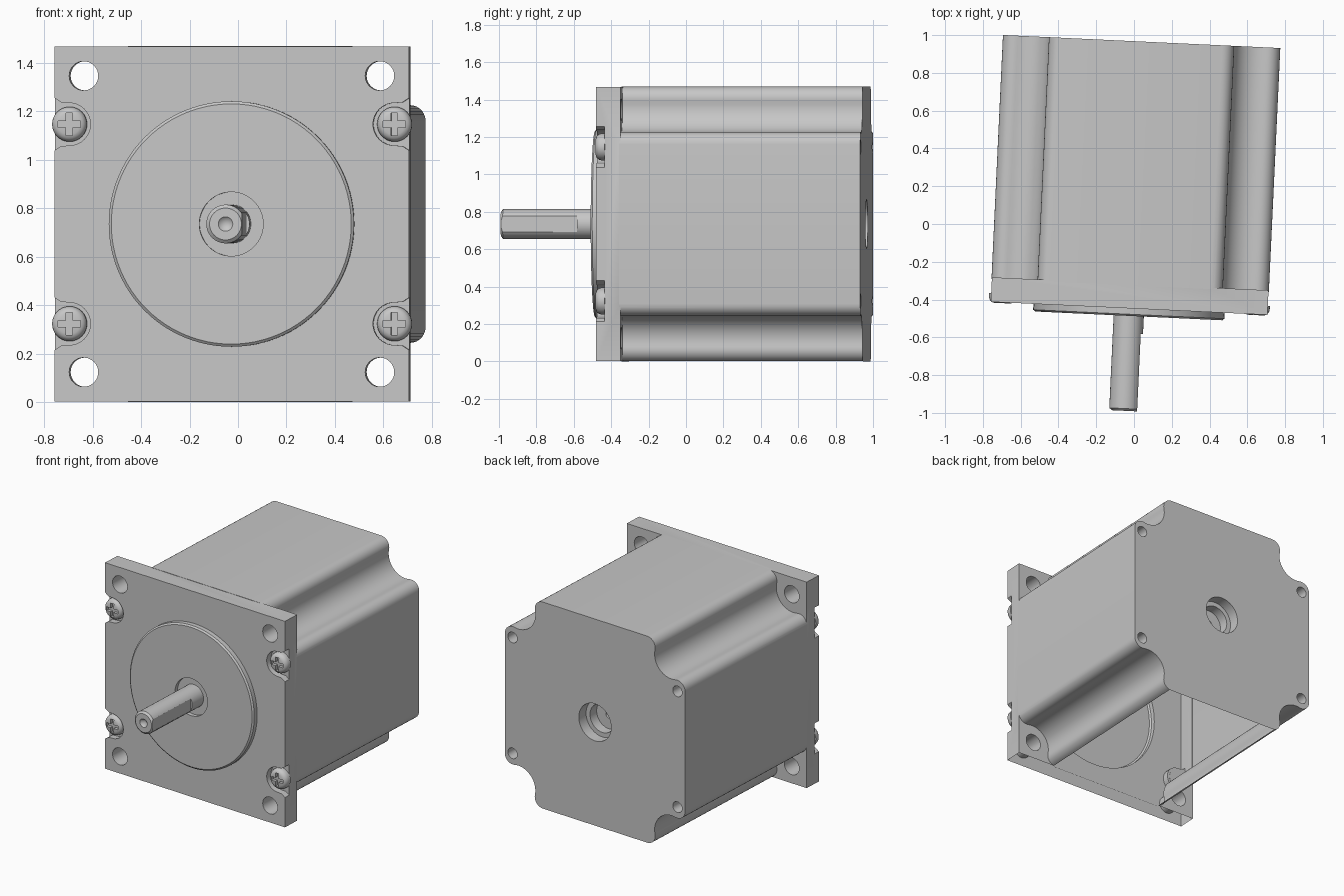
import bpy, bmesh, math
from mathutils import Matrix, Vector

cube = bpy.data.objects.get("Cube")
if cube:
    bpy.data.objects.remove(cube, do_unlink=True)

grey = bpy.data.materials.new("satin grey metal")
grey.use_nodes = True
colour = (0.57, 0.57, 0.57, 1)
grey.diffuse_color = colour
grey.node_tree.nodes["Principled BSDF"].inputs["Base Color"].default_value = colour

HALF = 0.733                      # half width of the square flange
FRONT, PLATE_BACK, REAR = -0.447, -0.317, 0.967
HOLE, SCREW_X, SCREW_Z = 0.612, 0.672, 0.412
CORNERS = [(sx, sz) for sx in (-1, 1) for sz in (-1, 1)]
parts = []


def finish(bm, name):
    bmesh.ops.remove_doubles(bm, verts=bm.verts, dist=1e-5)
    bmesh.ops.recalc_face_normals(bm, faces=bm.faces)
    mesh = bpy.data.meshes.new(name)
    bm.to_mesh(mesh)
    bm.free()
    mesh.materials.append(grey)
    obj = bpy.data.objects.new(name, mesh)
    bpy.context.collection.objects.link(obj)
    return obj


def prism(name, outline, y0, y1):
    """Extrude an x-z outline along y."""
    bm = bmesh.new()
    face = bm.faces.new([bm.verts.new((x, y0, z)) for x, z in outline])
    new = bmesh.ops.extrude_face_region(bm, geom=[face])["geom"]
    moved = [v for v in new if isinstance(v, bmesh.types.BMVert)]
    bmesh.ops.translate(bm, verts=moved, vec=(0, y1 - y0, 0))
    return finish(bm, name)


def lathe(name, profile, x=0, z=0, steps=48):
    """Revolve (radius, y) points around the y axis."""
    bm = bmesh.new()
    verts = [bm.verts.new((r, y, 0)) for r, y in profile]
    edges = [bm.edges.new(pair) for pair in zip(verts, verts[1:])]
    bmesh.ops.spin(bm, geom=verts + edges, axis=(0, 1, 0), cent=(0, 0, 0),
                   steps=steps, angle=math.tau)
    bmesh.ops.translate(bm, verts=bm.verts, vec=(x, 0, z))
    return finish(bm, name)


def cylinder(name, r, y0, y1, x=0, z=0):
    return lathe(name, [(0, y0), (r, y0), (r, y1), (0, y1)], x, z)


def box(x, z, half_x, half_z):
    return [(x - half_x, z - half_z), (x + half_x, z - half_z),
            (x + half_x, z + half_z), (x - half_x, z + half_z)]


def arc(cx, cz, r, a0, a1, n):
    angles = [math.radians(a0 + (a1 - a0) * i / n) for i in range(n + 1)]
    return [(cx + r * math.cos(a), cz + r * math.sin(a)) for a in angles]


def combine(obj, tools, operation):
    """Apply booleans and discard the tools."""
    for tool in tools:
        tool.hide_render = True
        mod = obj.modifiers.new("combine", 'BOOLEAN')
        mod.operation, mod.solver, mod.object = operation, 'EXACT', tool
    bpy.context.view_layer.update()
    graph = bpy.context.evaluated_depsgraph_get()
    mesh = bpy.data.meshes.new_from_object(obj.evaluated_get(graph))
    obj.modifiers.clear()
    obj.data = mesh
    for tool in tools:
        bpy.data.objects.remove(tool, do_unlink=True)


# Body outline: a square with rounded, scooped corners
side = HALF + 0.002
fillet, scoop, centre = 0.065, 0.139, 0.625
inner = side - fillet
reach = math.sqrt((scoop + fillet) ** 2 - (centre - inner) ** 2)
tilt = math.degrees(math.atan2(centre - inner, reach))
edge = centre - reach
corner = (arc(inner, edge, fillet, 0, 90 + (90 - tilt - 90), 8)
          + arc(centre, centre, scoop, 270 - tilt, 180 + tilt, 16)
          + arc(edge, inner, fillet, tilt, 90, 8))
outline = []
for turn in range(4):
    rot = Matrix.Rotation(turn * math.pi / 2, 2)
    outline += [tuple(rot @ Vector(p)) for p in corner]

# Flange, body and raised pilot disc form one shell
housing = prism("motor_housing", box(0, 0, HALF, HALF), FRONT, PLATE_BACK)
pilot = lathe("pilot_disc", [
    (0, -0.4), (0.507, -0.4), (0.507, -0.478), (0.496, -0.487),
    (0.132, -0.487), (0.132, -0.46), (0, -0.46)], steps=96)
combine(housing, [prism("body", outline, -0.325, REAR), pilot], 'UNION')

# Mounting holes, open-sided screw pockets, rear screw holes and rear bore
cutters = []
for sx, sz in CORNERS:
    cutters.append(cylinder("hole_cut", 0.06, -0.6, -0.2, sx * HOLE, sz * HOLE))
    pocket = arc(SCREW_X, 0, 0.088, 90, 270, 16)
    pocket += [(0.705, -0.09), (0.735, -0.11), (0.8, -0.11),
               (0.8, 0.11), (0.735, 0.11), (0.705, 0.09)]
    pocket = [(sx * x, sz * SCREW_Z + z) for x, z in pocket]
    cutters.append(prism("pocket_cut", pocket, -0.6, -0.402))
    cutters.append(cylinder("rear_hole_cut", 0.038, REAR - 0.1, 1.1,
                            sx * SCREW_X, sz * SCREW_Z))
cutters.append(lathe("bore_cut", [
    (0, 0.78), (0.025, 0.78), (0.025, 0.82), (0.1, 0.82), (0.1, 0.89),
    (0.132, 0.89), (0.132, 1.1), (0, 1.1)]))
combine(housing, cutters, 'DIFFERENCE')

# The underside is open, so the housing is a hollow shell
bm = bmesh.new()
bm.from_mesh(housing.data)
under = [f for f in bm.faces if f.normal.z < -0.99
         and f.calc_center_median().z < -HALF + 0.01]
bmesh.ops.delete(bm, geom=under, context='FACES')
bm.to_mesh(housing.data)
bm.free()
parts.append(housing)

# Output shaft with chamfered tip, centre drilling and a flat
shaft = lathe("output_shaft", [
    (0, -0.96), (0.03, -0.99), (0.066, -0.99), (0.08, -0.978),
    (0.08, -0.455), (0, -0.455)])
combine(shaft, [prism("flat_cut", box(0.118, 0, 0.05, 0.1), -1.1, -0.58)],
        'DIFFERENCE')
parts.append(shaft)

# Pan head screws with cross recesses
for sx, sz in CORNERS:
    x, z = sx * SCREW_X, sz * SCREW_Z
    screw = lathe("screw_head", [
        (0, -0.453), (0.045, -0.451), (0.058, -0.446), (0.068, -0.435),
        (0.072, -0.42), (0.072, -0.4), (0, -0.4)], x, z, 32)
    combine(screw, [prism("slot", box(x, z, 0.047, 0.013), -0.5, -0.43),
                    prism("slot", box(x, z, 0.013, 0.047), -0.5, -0.43)],
            'DIFFERENCE')
    parts.append(screw)

# Smooth the round surfaces, then set the whole motor in place
place = Matrix.Translation((-0.005, 0, side)) @ Matrix.Rotation(-0.047, 4, 'Z')
bpy.ops.object.select_all(action='DESELECT')
for part in parts:
    part.select_set(True)
    part.matrix_world = place
bpy.context.view_layer.objects.active = housing
bpy.ops.object.shade_smooth_by_angle(angle=math.radians(30))
